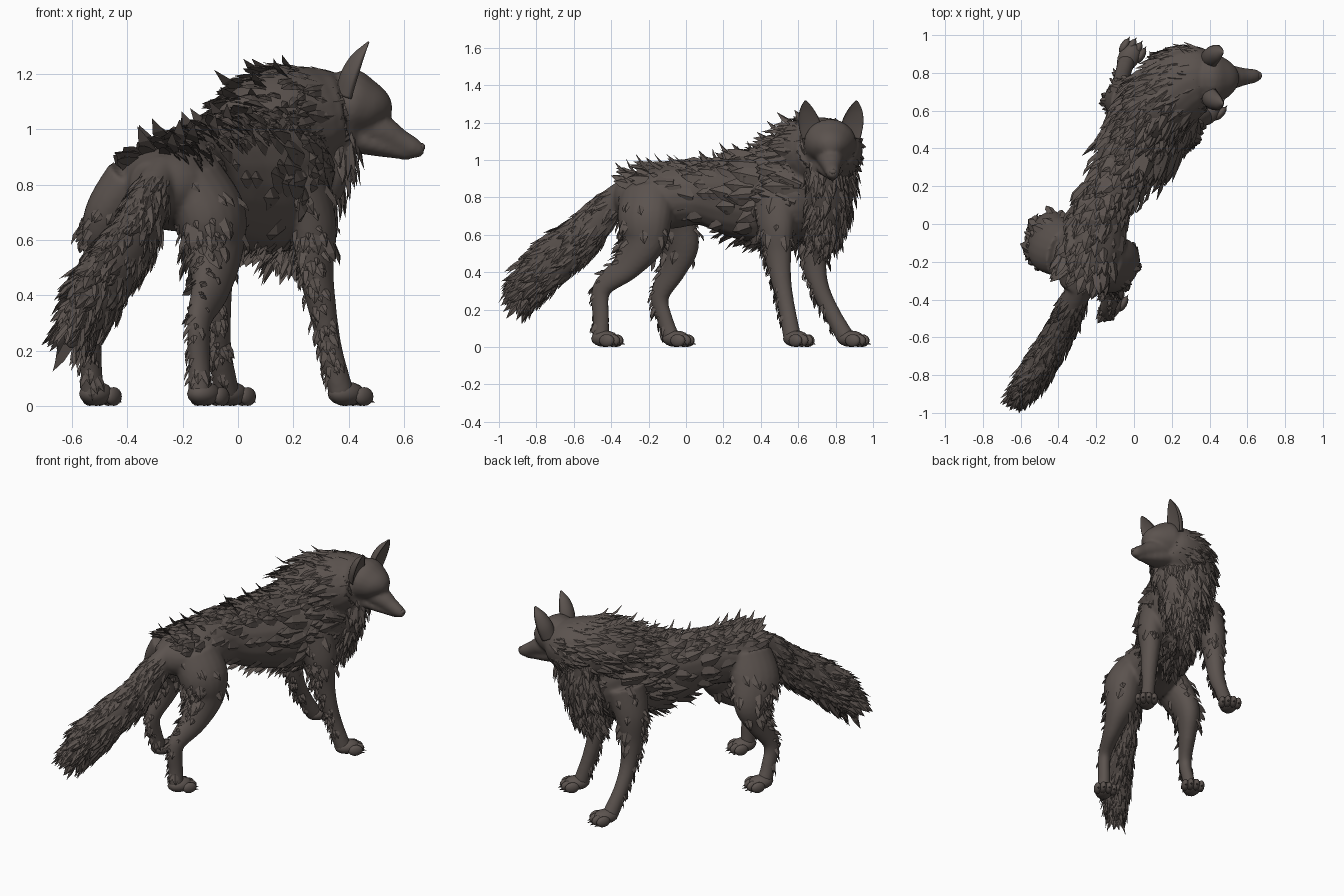
import bpy, bmesh, math, random
from mathutils import Vector, Matrix

random.seed(4)
if "Cube" in bpy.data.objects:
    bpy.data.objects.remove(bpy.data.objects["Cube"])

UP = Vector((0, 0, 1))
AHEAD = Vector((0.5, 0.87, 0)).normalized()   # way the body points
EAST = Vector((1, 0, 0))                      # way the head points

fur_mat = bpy.data.materials.new("dark_brown_fur")
fur_mat.use_nodes = True
colour = (0.105, 0.086, 0.077, 1)
fur_mat.diffuse_color = colour
bsdf = fur_mat.node_tree.nodes["Principled BSDF"]
bsdf.inputs["Base Color"].default_value = colour
bsdf.inputs["Roughness"].default_value = 0.9


def finish(name, bm, smooth=True):
    bmesh.ops.recalc_face_normals(bm, faces=bm.faces)
    for f in bm.faces:
        f.smooth = smooth
    mesh = bpy.data.meshes.new(name)
    bm.to_mesh(mesh)
    bm.free()
    mesh.materials.append(fur_mat)
    ob = bpy.data.objects.new(name, mesh)
    bpy.context.collection.objects.link(ob)
    return ob


def frames(stations, ref, steps=6):
    """Smooth path through (x, y, z, half width, half depth) stations."""
    s = [Vector(v) for v in stations]
    s = [s[0]] + s + [s[-1]]
    pts = []
    for a, b, c, d in zip(s, s[1:], s[2:], s[3:]):
        for k in range(steps):
            t = k / steps
            pts.append((b * 2 + (c - a) * t + (a * 2 - b * 5 + c * 4 - d) * t**2
                        + (b * 3 - a - c * 3 + d) * t**3) * 0.5)
    pts.append(s[-1])
    out = []
    for i, p in enumerate(pts):
        t = Vector(pts[min(i + 1, len(pts) - 1)][:3]) - Vector(pts[max(i - 1, 0)][:3])
        t.normalize()
        side = t.cross(ref).normalized()
        out.append((Vector(p[:3]), side, side.cross(t), t, max(p[3], 0.004), max(p[4], 0.004)))
    return out


def tube(bm, fr, sides=20, cup=1.0):
    rings = []
    for p, side, nu, t, rw, rh in fr:
        ring = []
        for k in range(sides):
            a = math.tau * k / sides
            h = math.sin(a) * rh
            ring.append(bm.verts.new(p + side * math.cos(a) * rw + nu * (h * cup if h > 0 else h)))
        rings.append(ring)
    for r, q in zip(rings, rings[1:]):
        for k in range(sides):
            j = (k + 1) % sides
            bm.faces.new((r[k], r[j], q[j], q[k]))
    bm.faces.new(rings[0][::-1])
    bm.faces.new(rings[-1])


def tuft(bm, p, n, flow, length, width, lift):
    """One ridged, pointed lock of hair that curls away from the skin."""
    s = flow.cross(n).normalized() * width * 0.5
    ridge = n * width * 0.22
    base = p - n * 0.015
    mid = p + flow * length * 0.6 + n * length * lift * 0.35
    tip = bm.verts.new(p + flow * length + n * length * lift)
    a = [bm.verts.new(v) for v in (base - s, base + ridge, base + s)]
    b = [bm.verts.new(v) for v in (mid - s * 0.8, mid + ridge, mid + s * 0.8)]
    for i in range(3):
        j = (i + 1) % 3
        bm.faces.new((a[i], a[j], b[j], b[i]))
        bm.faces.new((b[i], b[j], tip))
    bm.faces.new(a[::-1])


def skin_point(fr, u, degrees):
    p, side, nu, t, rw, rh = fr[round(u * (len(fr) - 1))]
    c, s = math.cos(math.radians(degrees)), math.sin(math.radians(degrees))
    n = (side * c / rw + nu * s / rh).normalized()
    return p + side * c * rw + nu * s * rh, n, t


def fur(name, fr, count, length, width, lift, flow, span=(0, 1), arc=(0, 360)):
    bm = bmesh.new()
    for _ in range(count):
        p, n, t = skin_point(fr, random.uniform(*span), random.uniform(*arc))
        p = p + t * random.uniform(-0.015, 0.015)
        sway = t.cross(n) * random.uniform(-0.35, 0.35)
        d = (t * flow + sway).normalized()
        k = random.uniform(0.6, 1.3)
        tuft(bm, p, n, d, length * k, width * k, lift * random.uniform(0.4, 1.5))
    finish(name, bm, False)


# Trunk, neck, chest ruff, tail, skull, muzzle and jaw
torso = frames([(-.33, -.36, .80, .07, .08), (-.28, -.27, .80, .16, .13), (-.23, -.12, .80, .19, .17),
                (-.17, .08, .82, .15, .17), (-.06, .27, .80, .17, .22), (.05, .45, .80, .20, .26),
                (.13, .60, .82, .21, .27), (.18, .70, .80, .18, .22), (.22, .77, .78, .08, .1)], UP)
neck = frames([(.02, .48, .97, .14, .13), (.12, .62, 1.02, .19, .19), (.24, .73, 1.04, .20, .19),
               (.34, .77, 1.06, .18, .16), (.40, .775, 1.07, .13, .12)], UP)
ruff = frames([(.26, .77, 1.03, .19, .11), (.25, .775, .88, .18, .11),
               (.21, .75, .70, .13, .11), (.18, .72, .55, .05, .05)], AHEAD)
tail = frames([(-.27, -.30, .86, .06, .06), (-.32, -.42, .74, .07, .09), (-.38, -.55, .60, .075, .115),
               (-.46, -.69, .48, .08, .125), (-.53, -.80, .38, .075, .115),
               (-.58, -.87, .29, .05, .075), (-.61, -.90, .21, .01, .015)], UP)
skull = frames([(.34, .77, 1.09, .10, .10), (.40, .77, 1.09, .14, .13), (.46, .772, 1.075, .12, .105),
                (.505, .775, 1.055, .085, .078), (.535, .777, 1.03, .03, .03)], UP)
muzzle = frames([(.43, .775, 1.02, .085, .075), (.52, .777, .99, .064, .06), (.58, .78, .958, .047, .046),
                 (.64, .784, .93, .036, .036), (.672, .785, .925, .02, .02)], UP)
jaw = frames([(.38, .77, .98, .09, .06), (.48, .773, .945, .065, .04), (.56, .778, .925, .04, .03),
              (.61, .782, .908, .026, .02), (.635, .783, .905, .012, .01)], UP)

# Legs, each from hip or shoulder down to the ankle
legs = {
    "hind_right": [(-.17, -.21, .82, .11, .15), (-.10, -.22, .69, .12, .155), (-.09, -.23, .56, .10, .125),
                   (-.10, -.32, .43, .06, .085), (-.14, -.45, .31, .04, .055),
                   (-.14, -.455, .15, .038, .046), (-.135, -.455, .04, .044, .048)],
    "hind_left": [(-.36, -.14, .82, .11, .15), (-.44, -.10, .69, .10, .155), (-.465, -.04, .55, .08, .12),
                  (-.49, -.07, .42, .055, .08), (-.53, -.14, .27, .04, .052),
                  (-.53, -.11, .14, .037, .044), (-.525, -.075, .04, .043, .048)],
    "front_right": [(.22, .47, .82, .09, .13), (.27, .48, .65, .08, .105), (.28, .49, .50, .062, .078),
                    (.305, .51, .35, .05, .055), (.335, .54, .2, .042, .046), (.375, .57, .04, .046, .05)],
    "front_left": [(-.02, .66, .82, .10, .13), (-.07, .67, .65, .085, .105), (-.08, .68, .48, .062, .075),
                   (-.075, .71, .33, .05, .053), (-.065, .775, .19, .042, .046), (-.04, .86, .04, .046, .05)],
}
leg_frames = {k: frames(v, AHEAD) for k, v in legs.items()}

bm = bmesh.new()
for fr in [torso, neck, ruff, tail, skull, muzzle, jaw, *leg_frames.values()]:
    tube(bm, fr)
body = finish("body", bm)
remesh = body.modifiers.new("blend", "REMESH")
remesh.mode = "VOXEL"
remesh.voxel_size = 0.011
remesh.use_smooth_shade = True
soften = body.modifiers.new("soften", "SMOOTH")
soften.iterations = 5

# Paws with four toes and claws
for name, fr in leg_frames.items():
    ankle = fr[-1][0]
    turn = math.radians(48 if name == "front_right" else 60)
    place = Matrix.Translation((ankle.x, ankle.y, 0)) @ Matrix.Rotation(turn, 4, "Z")
    bm = bmesh.new()

    def blob(centre, size):
        bmesh.ops.create_uvsphere(bm, u_segments=14, v_segments=8, radius=1,
                                  matrix=place @ Matrix.Translation(centre) @ Matrix.Diagonal((*size, 1)))
    blob((0.025, 0, 0.044), (0.08, 0.056, 0.044))
    for y in (-0.05, -0.018, 0.018, 0.05):
        x = 0.09 - abs(y) * 0.5
        blob((x, y, 0.034), (0.045, 0.022, 0.034))
        bmesh.ops.create_cone(bm, cap_ends=True, segments=6, radius1=0.008, radius2=0, depth=0.03,
                              matrix=place @ Matrix.Translation((x + 0.045, y, 0.016))
                              @ Matrix.Rotation(math.radians(105), 4, "Y"))
    finish(name + "_paw", bm)

# Cupped ears
for name, s in (("right_ear", -1), ("left_ear", 1)):
    y = 0.775
    bm = bmesh.new()
    tube(bm, frames([(.41, y + s * .10, 1.12, .055, .06), (.43, y + s * .115, 1.19, .058, .06),
                     (.45, y + s * .128, 1.25, .045, .045), (.465, y + s * .134, 1.29, .025, .022),
                     (.475, y + s * .137, 1.315, .006, .006)], EAST), 20, -0.2)
    finish(name, bm)

# Nose and eyes
bm = bmesh.new()
bmesh.ops.create_uvsphere(bm, u_segments=14, v_segments=8, radius=1,
                          matrix=Matrix.Translation((.662, .785, .936)) @ Matrix.Diagonal((.015, .021, .015, 1)))
finish("nose", bm)
for name, s in (("right_eye", -1), ("left_eye", 1)):
    bm = bmesh.new()
    bmesh.ops.create_uvsphere(bm, u_segments=12, v_segments=8, radius=0.014,
                              matrix=Matrix.Translation((.508, .775 + s * .062, 1.078)))
    finish(name, bm)

# Fur: arc is measured around each part, 90 being its top or front
fur("back_fur", torso, 190, .095, .06, .2, -1, (.1, .85), (30, 150))
fur("flank_fur", torso, 150, .10, .075, .1, -1, (.3, .9), (-60, 240))
fur("belly_fur", torso, 110, .07, .04, .5, -1, (.45, .85), (240, 300))
fur("mane", neck, 420, .11, .042, .14, -1, (.05, .9))
fur("cheek_fur", neck, 90, .09, .035, .3, -1, (.72, 1), (-75, 255))
fur("shoulder_mantle", torso, 110, .14, .08, .18, -1, (.58, .9), (-20, 200))
fur("chest_ruff", ruff, 330, .11, .038, .14, 1, (.05, .95))
fur("tail_fur", tail, 600, .11, .036, .13, 1, (.08, .88))
for name, fr in leg_frames.items():
    fur(name + "_feathering", fr, 80, .055, .032, .25, 1, (.15, .88), (200, 340))
    fur(name + "_shoulder_fur", fr, 30, .08, .05, .12, 1, (.0, .4))

# Hooked spikes of hair along the spine
bm = bmesh.new()
for part, spots in ((torso, (.13, .2, .28, .34, .42, .5, .57)), (neck, (.08, .18, .28, .36))):
    for i, u in enumerate(spots):
        for lean in (-22, 14):
            p, n, t = skin_point(part, u, 90 + lean * (-1) ** i)
            tuft(bm, p, n, -t, random.uniform(.06, .09), .055, random.uniform(.7, 1.2))
finish("spine_spikes", bm, False)
